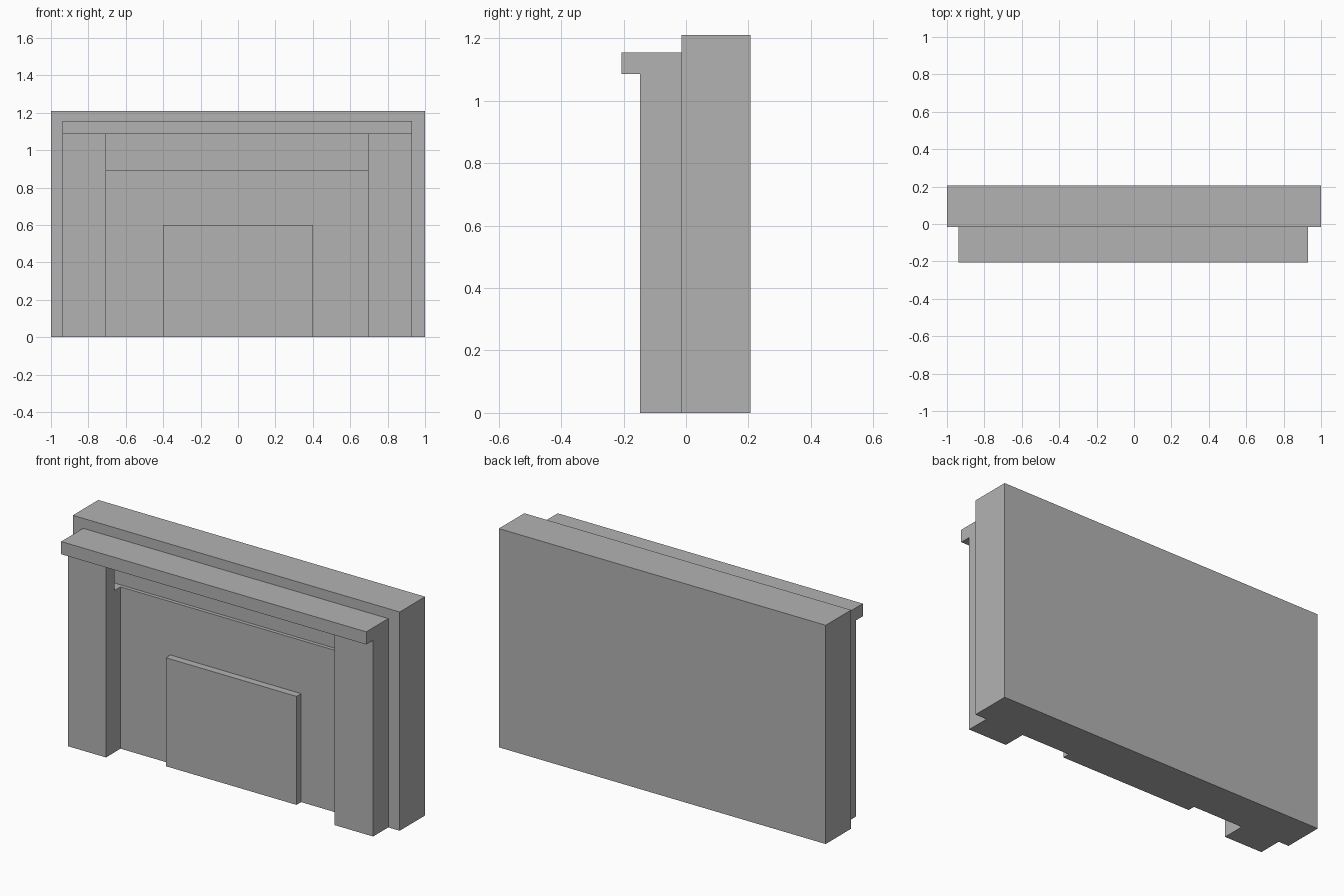
import bpy
import bmesh

cube = bpy.data.objects.get("Cube")
if cube:
    bpy.data.objects.remove(cube, do_unlink=True)

grey = bpy.data.materials.new("plain grey")
grey.use_nodes = True
colour = (0.45, 0.45, 0.45, 1)
grey.diffuse_color = colour
grey.node_tree.nodes["Principled BSDF"].inputs["Base Color"].default_value = colour


def box(name, x, y, z):
    """Flat-shaded box from (min, max) pairs."""
    bm = bmesh.new()
    bmesh.ops.create_cube(bm, size=1)
    for v in bm.verts:
        v.co = [pair[c > 0] for pair, c in zip((x, y, z), v.co)]
    mesh = bpy.data.meshes.new(name)
    bm.to_mesh(mesh)
    bm.free()
    mesh.materials.append(grey)
    obj = bpy.data.objects.new(name, mesh)
    bpy.context.collection.objects.link(obj)
    return obj


def cut(obj, cutter):
    mod = obj.modifiers.new("recess", 'BOOLEAN')
    mod.operation = 'DIFFERENCE'
    mod.solver = 'EXACT'
    mod.object = cutter


wall = -0.015          # front plane of the chimney breast
shelf_z = 1.085        # underside of the mantel shelf
opening_z = 0.895      # top of the fire surround panel
left, right = -0.937, 0.93
inner_left, inner_right = -0.705, 0.695

# Chimney breast
breast = box("chimney_breast", (-1, 1), (wall, 0.207), (0, 1.21))

# Mantel shelf and the pillars below it
box("mantel_shelf", (left, right), (-0.207, wall), (shelf_z, 1.155))
pillars = [
    box("right_pillar", (left, inner_left), (-0.147, wall), (0, shelf_z)),
    box("left_pillar", (inner_right, right), (-0.147, wall), (0, shelf_z)),
]

# Surround panel between the pillars and the raised hearth plate
box("surround_panel", (inner_left, inner_right), (-0.02, wall), (0, opening_z))
box("fire_plate", (-0.4, 0.4), (-0.06, wall), (0, 0.6))

# Recess above the panel, running behind the pillar fronts
recess = box("recess_cutter", (inner_left - 0.08, inner_right + 0.08),
             (-0.073, 0), (opening_z, shelf_z))
recess.hide_render = True
recess.hide_viewport = True
recess.display_type = 'WIRE'
for part in [breast] + pillars:
    cut(part, recess)
